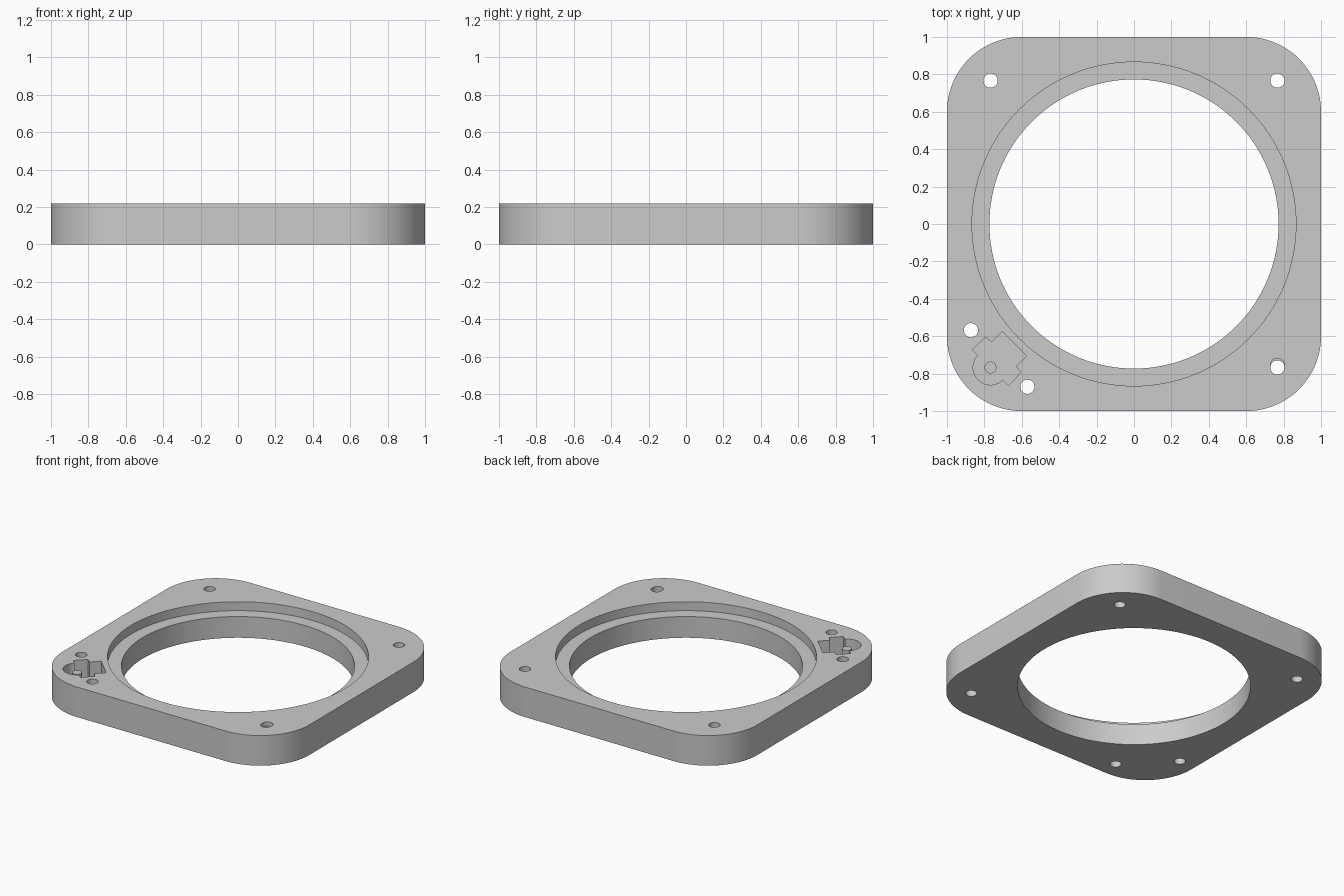
import bpy, bmesh, math

cube = bpy.data.objects.get("Cube")
if cube:
    bpy.data.objects.remove(cube, do_unlink=True)

HEIGHT = 0.22
grey = bpy.data.materials.new("plain grey")
grey.use_nodes = True
COLOUR = (0.6, 0.6, 0.6, 1)
grey.diffuse_color = COLOUR
grey.node_tree.nodes["Principled BSDF"].inputs["Base Color"].default_value = COLOUR


def arc(cx, cy, r, start, end, n):
    """Points on an arc, angles in degrees, both ends included."""
    angles = [math.radians(start + (end - start) * i / n) for i in range(n + 1)]
    return [(cx + r * math.cos(a), cy + r * math.sin(a)) for a in angles]


def circle(cx, cy, r, n=48):
    return arc(cx, cy, r, 0, 360, n)[:-1]


def prism(name, outline, low, high):
    """Extrude a counter-clockwise outline from low to high."""
    bm = bmesh.new()
    base = bm.faces.new([bm.verts.new((x, y, low)) for x, y in outline])
    top = bmesh.ops.extrude_face_region(bm, geom=[base])["geom"]
    moved = [v for v in top if isinstance(v, bmesh.types.BMVert)]
    bmesh.ops.translate(bm, vec=(0, 0, high - low), verts=moved)
    bmesh.ops.recalc_face_normals(bm, faces=bm.faces)
    mesh = bpy.data.meshes.new(name)
    bm.to_mesh(mesh)
    bm.free()
    mesh.materials.append(grey)
    obj = bpy.data.objects.new(name, mesh)
    bpy.context.collection.objects.link(obj)
    return obj


def cut(target, outline, low, high=HEIGHT + 0.1):
    """Subtract a prism from the target and discard the cutter."""
    cutter = prism("cutter", outline, low, high)
    cutter.hide_render = True
    mod = target.modifiers.new("cut", "BOOLEAN")
    mod.operation, mod.solver, mod.object = "DIFFERENCE", "EXACT", cutter
    bpy.context.view_layer.update()
    graph = bpy.context.evaluated_depsgraph_get()
    result = bpy.data.meshes.new_from_object(target.evaluated_get(graph))
    target.modifiers.clear()
    target.data = result
    bpy.data.objects.remove(cutter, do_unlink=True)


# Square plate with wide rounded corners
R = 0.4
outline = []
for sx, sy, start in ((1, 1, 0), (-1, 1, 90), (-1, -1, 180), (1, -1, 270)):
    outline += arc(sx * (1 - R), sy * (1 - R), R, start, start + 90, 24)
plate = prism("mounting_plate", outline, 0, HEIGHT)

# Central opening with a recessed ledge
cut(plate, circle(0, 0, 0.773, 128), -0.1)
cut(plate, circle(0, 0, 0.866, 128), 0.155)

# Screw holes, two of them flanking the pocket corner
HOLE = 0.038
for x, y in ((-0.767, 0.767), (0.767, 0.767), (0.767, -0.767),
             (-0.872, -0.568), (-0.57, -0.87)):
    cut(plate, circle(x, y, HOLE), -0.1)

# Offset shallow seat on the front left hole
cut(plate, circle(0.767, -0.756, HOLE), HEIGHT - 0.03)

# Notched pocket, symmetric about the corner diagonal
C = -0.767
half = [(-0.575, -0.705), (-0.632, -0.762), (-0.604, -0.793),
        (-0.672, -0.863), (-0.703, -0.833)]
mirrored = [(y, x) for x, y in half]
round_end = arc(C, C, 0.093, 315, 135, 32)
pocket = half + round_end[1:-1] + mirrored[::-1]
FLOOR = 0.07
cut(plate, pocket, FLOOR)

# Pin standing in the pocket
pin = prism("pocket_pin", circle(C, C, 0.032, 32), FLOOR - 0.01, HEIGHT - 0.025)

for obj in (plate, pin):
    bpy.ops.object.select_all(action="DESELECT")
    obj.select_set(True)
    bpy.context.view_layer.objects.active = obj
    bpy.ops.object.shade_smooth_by_angle(angle=math.radians(30))
